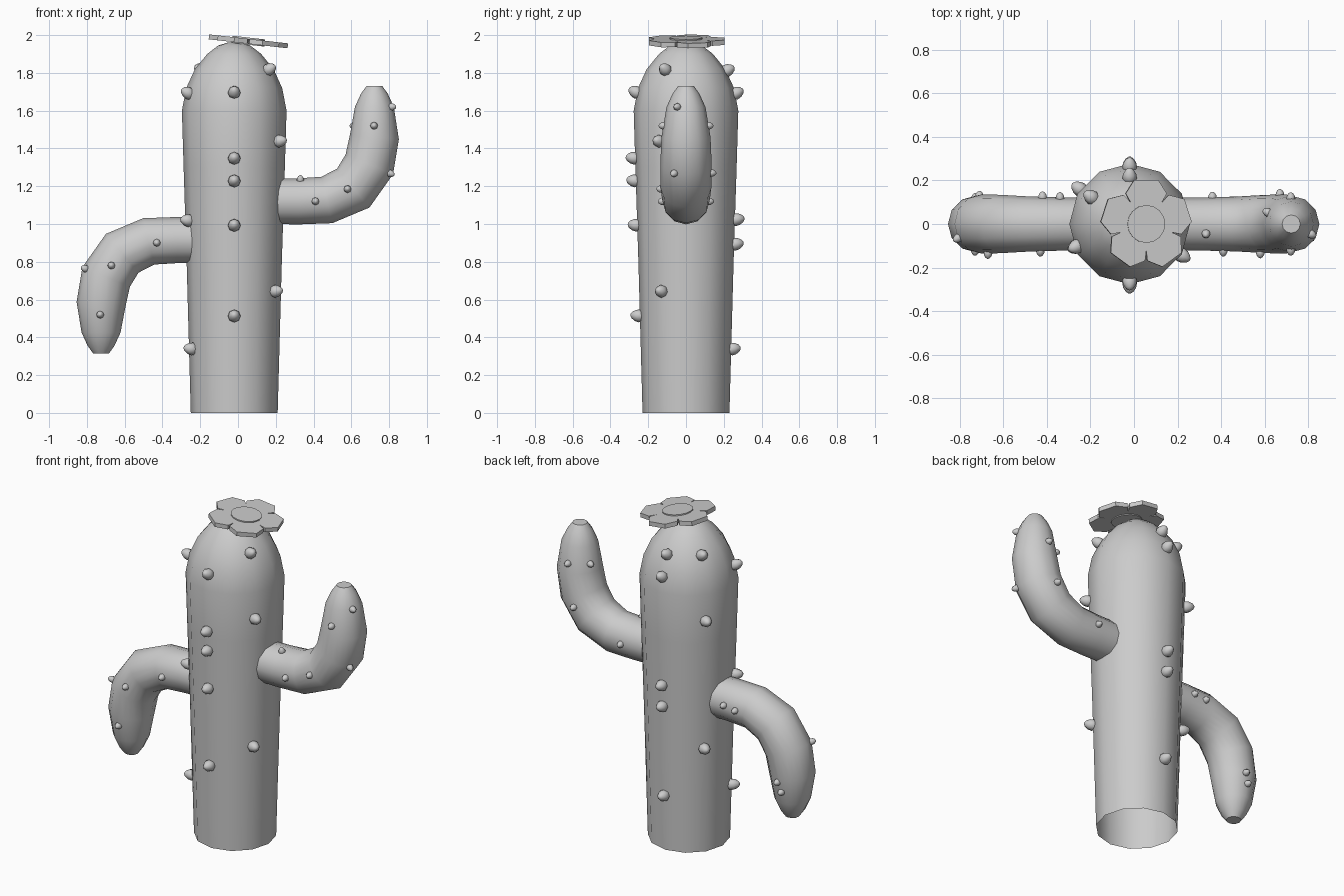
import bpy, bmesh
from math import sin, cos, pi, radians
from mathutils import Vector, Matrix

if "Cube" in bpy.data.objects:
    bpy.data.objects.remove(bpy.data.objects["Cube"])

SEG = 24          # two columns per rib, 12 ribs
GROOVE = 0.965


def finish(bm, name, angle=None):
    bmesh.ops.recalc_face_normals(bm, faces=bm.faces)
    me = bpy.data.meshes.new(name)
    bm.to_mesh(me)
    bm.free()
    ob = bpy.data.objects.new(name, me)
    bpy.context.collection.objects.link(ob)
    if angle:
        me.shade_smooth()
        me.set_sharp_from_angle(angle=radians(angle))
    return ob


def ribbed_tube(name, path):
    """Sweep a ribbed circle along (x, z, radius) points, open start, closed end."""
    bm = bmesh.new()
    rings = []
    for i, (x, z, r) in enumerate(path):
        a, b = path[max(i - 1, 0)], path[min(i + 1, len(path) - 1)]
        t = Vector((b[0] - a[0], 0, b[1] - a[1])).normalized()
        n = Vector((-t.z, 0, t.x))
        ring = []
        for k in range(SEG):
            q = 2 * pi * k / SEG
            rr = r * (GROOVE if k % 2 else 1)
            ring.append(bm.verts.new(Vector((x, 0, z)) + n * rr * cos(q) + Vector((0, rr * sin(q), 0))))
        rings.append(ring)
    for lo, hi in zip(rings, rings[1:]):
        for k in range(SEG):
            j = (k + 1) % SEG
            bm.faces.new((lo[k], lo[j], hi[j], hi[k]))
    bm.faces.new(rings[-1])
    return finish(bm, name, 40)


def add_thorn(bm, pos, direction, s):
    """Rounded cone bump."""
    rot = direction.to_track_quat('Z', 'Y')
    prev = None
    for h, r in [(-0.012, 0.026), (0.006, 0.034), (0.028, 0.030), (0.047, 0.018), (0.055, 0.006)]:
        ring = [bm.verts.new(pos + rot @ (Vector((r * cos(k * pi / 4), r * sin(k * pi / 4), h)) * s))
                for k in range(8)]
        if prev:
            for k in range(8):
                j = (k + 1) % 8
                bm.faces.new((prev[k], prev[j], ring[j], ring[k]))
        else:
            bm.faces.new(ring[::-1])
        prev = ring
    bm.faces.new(prev)


def sample(path, n=30):
    for a, b in zip(path, path[1:]):
        for i in range(n):
            f = i / n
            yield [p + (q - p) * f for p, q in zip(a, b)]


# Trunk
CX = -0.02
trunk = [(CX, 0, .23), (CX, .8, .252), (CX, 1.3, .268), (CX, 1.6, .277), (CX, 1.72, .254),
         (CX, 1.82, .208), (CX, 1.9, .143), (CX, 1.945, .085), (CX, 1.962, .03)]
ribbed_tube("trunk", trunk)

# Arms: the left one is the right one turned half way round
right = [(.16, 1.12, .12), (.32, 1.12, .122), (.47, 1.127, .126), (.61, 1.19, .134), (.695, 1.315, .136),
         (.722, 1.46, .13), (.722, 1.62, .103), (.722, 1.69, .071), (.722, 1.73, .042)]
left = [(-x, 2.035 - z + .01 * (z > 1.5), r) for x, z, r in right]
left = [(x - .003, z, r) for x, z, r in left]
ribbed_tube("right_arm", right)
ribbed_tube("left_arm", left)

# Trunk thorns, in columns by angle
bm = bmesh.new()
columns = {-90: (.52, 1.0, 1.235, 1.355, 1.70), 90: (.345, .9, 1.03, 1.695, 1.815),
           -31: (.65, 1.445, 1.82), 145: (.65, 1.445, 1.82), 203: (.345, 1.025, 1.695)}
for deg, heights in columns.items():
    a = radians(deg)
    for z in heights:
        r = min(sample(trunk), key=lambda p: abs(p[1] - z))[2]
        d = Vector((cos(a), sin(a), .5 if z > 1.65 else .15)).normalized()
        add_thorn(bm, Vector((CX + (r - .005) * cos(a), (r - .005) * sin(a), z - .008)), d, 1)
finish(bm, "trunk_thorns", 60)


# Arm thorns: pushed from the arm's centre line out to its skin
def arm_thorns(name, path, spots):
    bm = bmesh.new()
    for p in map(Vector, spots):
        x, z, r = min(sample(path), key=lambda c: (Vector((c[0], 0, c[1])) - p).length)
        c = Vector((x, 0, z))
        d = (p - c).normalized()
        add_thorn(bm, c + d * (r - .008), d, .6)
    finish(bm, name, 60)


arm_thorns("right_arm_thorns", right, [
    (.33, -.05, 1.245), (.41, -.13, 1.12), (.58, -.13, 1.185), (.72, -.13, 1.52), (.80, -.06, 1.27),
    (.82, -.05, 1.62), (.60, .06, 1.52), (.36, .12, 1.12), (.67, .13, 1.27), (.72, .13, 1.52)])
arm_thorns("left_arm_thorns", left, [
    (-.43, -.13, .90), (-.67, -.13, .78), (-.80, -.06, .76), (-.73, -.13, .52),
    (-.34, .12, .93), (-.42, .12, .92), (-.71, .13, .56), (-.73, .13, .50)])

# Flower: five flat petals and a disc, tilted down to the right
tilt = Matrix.Translation((.055, 0, 1.967)) @ Matrix.Rotation(radians(6.5), 4, 'Y')


def slab(bm, outline, z0, z1):
    lo = [bm.verts.new((x, y, z0)) for x, y in outline]
    hi = [bm.verts.new((x, y, z1)) for x, y in outline]
    n = len(outline)
    bm.faces.new(lo[::-1])
    bm.faces.new(hi)
    for k in range(n):
        bm.faces.new((lo[k], lo[(k + 1) % n], hi[(k + 1) % n], hi[k]))
    return lo + hi


half = [(.06, .05), (.14, .095), (.203, .055)]
outline = [(x, -y) for x, y in half] + half[::-1]
bm = bmesh.new()
for i in range(5):
    verts = slab(bm, outline, -.013, .013)
    bmesh.ops.transform(bm, verts=verts, matrix=tilt @ Matrix.Rotation(radians(90 + 72 * i), 4, 'Z'))
finish(bm, "flower_petals")
bm = bmesh.new()
disc = slab(bm, [(.087 * cos(k * pi / 8), .087 * sin(k * pi / 8)) for k in range(16)], -.018, .02)
bmesh.ops.transform(bm, verts=disc, matrix=tilt)
finish(bm, "flower_centre", 30)
